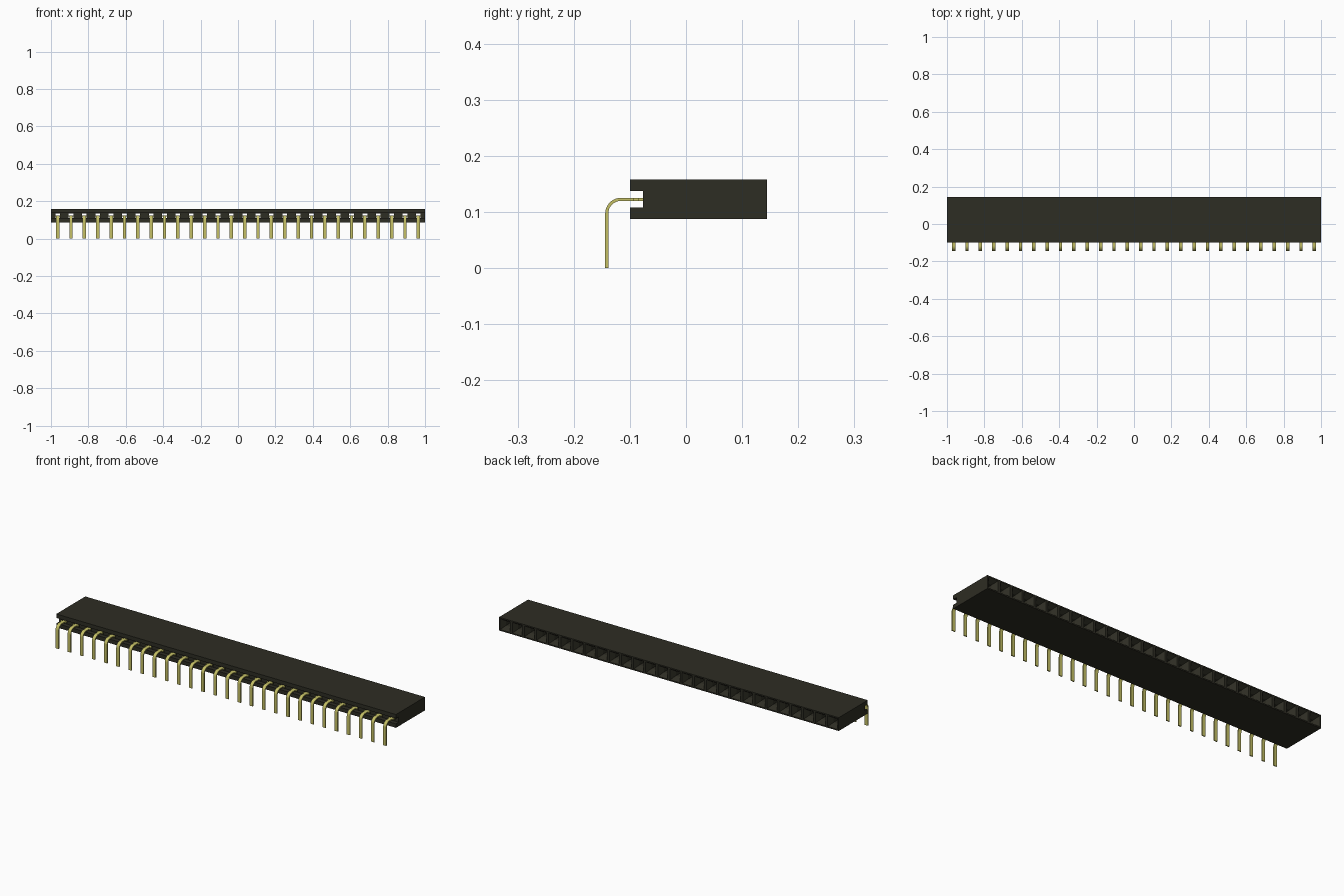
import bpy, bmesh, math

cube = bpy.data.objects.get("Cube")
if cube:
    bpy.data.objects.remove(cube, do_unlink=True)

PINS = 28
PITCH = 2.0 / PINS
Z_MID = 0.1225
CENTRES = [(i - (PINS - 1) / 2) * PITCH for i in range(PINS)]


def material(name, rgb):
    m = bpy.data.materials.new(name)
    m.use_nodes = True
    m.diffuse_color = (*rgb, 1)
    m.node_tree.nodes["Principled BSDF"].inputs["Base Color"].default_value = (*rgb, 1)
    return m


def make_object(name, bm, mat):
    bmesh.ops.recalc_face_normals(bm, faces=bm.faces[:])
    mesh = bpy.data.meshes.new(name)
    bm.to_mesh(mesh)
    bm.free()
    mesh.materials.append(mat)
    ob = bpy.data.objects.new(name, mesh)
    bpy.context.collection.objects.link(ob)
    return ob


def extrude_profile(bm, profile, x, width):
    """Sweep a closed y-z profile along x, centred on x."""
    face = bm.faces.new([bm.verts.new((x - width / 2, y, z)) for y, z in profile])
    new = bmesh.ops.extrude_face_region(bm, geom=[face])["geom"]
    verts = [v for v in new if isinstance(v, bmesh.types.BMVert)]
    bmesh.ops.translate(bm, verts=verts, vec=(width, 0, 0))


def square_loft(bm, x, sections):
    """Join square rings, given as (y, half width), into a closed solid."""
    rings = [[bm.verts.new((x + sx * h, y, Z_MID + sz * h))
              for sx, sz in ((-1, -1), (1, -1), (1, 1), (-1, 1))]
             for y, h in sections]
    bm.faces.new(rings[0])
    bm.faces.new(rings[-1])
    for a, b in zip(rings, rings[1:]):
        for k in range(4):
            n = (k + 1) % 4
            bm.faces.new((a[k], a[n], b[n], b[k]))


black = material("black plastic", (0.027, 0.026, 0.017))
brass = material("yellow brass", (0.55, 0.52, 0.13))

# Housing with a slot along its front
bm = bmesh.new()
extrude_profile(bm, [(-0.1, 0.087), (0.144, 0.087), (0.144, 0.158), (-0.1, 0.158),
                     (-0.1, 0.137), (-0.077, 0.137), (-0.077, 0.108), (-0.1, 0.108)],
                0, 2.0)
housing = make_object("housing", bm, black)

# Funnelled sockets running through the housing
bm = bmesh.new()
for x in CENTRES:
    square_loft(bm, x, [(-0.085, 0.0125), (0.118, 0.0125), (0.144, 0.029), (0.15, 0.029)])
cutter = make_object("socket_cutter", bm, black)
cutter.hide_render = True
cut = housing.modifiers.new("sockets", "BOOLEAN")
cut.operation = "DIFFERENCE"
cut.solver = "EXACT"
cut.object = cutter
bpy.context.view_layer.objects.active = housing
bpy.ops.object.modifier_apply(modifier=cut.name)
bpy.data.objects.remove(cutter, do_unlink=True)

# Bent flat pins, each with a wider shoulder inside the slot
THICK = 0.0055
OUTER = 0.028
TOP = Z_MID + THICK / 2
FRONT = -0.144


def bend(radius):
    angles = [math.pi - math.pi / 2 * k / 8 for k in range(9)]
    return [(FRONT + OUTER + radius * math.cos(a), TOP - OUTER + radius * math.sin(a))
            for a in angles]


pin_profile = ([(FRONT, 0)] + bend(OUTER) + [(0.05, TOP), (0.05, TOP - THICK)]
               + bend(OUTER - THICK)[::-1] + [(FRONT + THICK, 0)])
shoulder = [(-0.094, TOP - THICK), (-0.085, TOP - THICK), (-0.085, TOP), (-0.094, TOP)]

bm = bmesh.new()
for x in CENTRES:
    extrude_profile(bm, pin_profile, x, 0.018)
    extrude_profile(bm, shoulder, x, 0.034)
pins = make_object("pins", bm, brass)
bpy.ops.object.select_all(action="DESELECT")
pins.select_set(True)
bpy.context.view_layer.objects.active = pins
bpy.ops.object.shade_smooth_by_angle(angle=math.radians(30))
